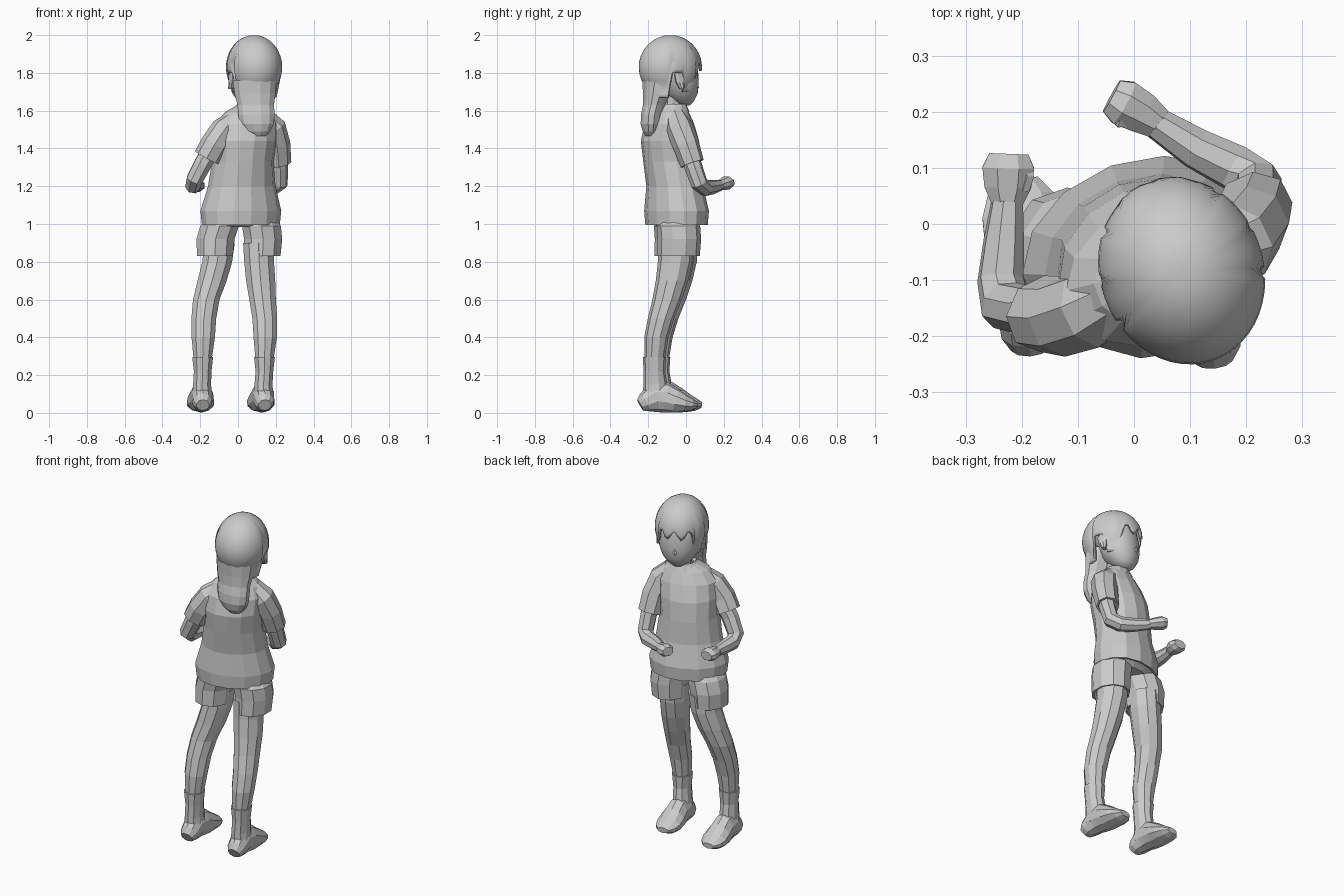
import bpy, bmesh
from math import sin, cos, pi, radians, acos
from mathutils import Vector

TURN = radians(20)          # the upper body is turned toward -x
HEAD = Vector((0.085, -0.083, 1.83))


def skin(name, rings, caps=(True, True), smooth=False):
    """Bridge equal-length rings of points into one mesh object."""
    bm = bmesh.new()
    vs = [[bm.verts.new(p) for p in r] for r in rings]
    n = len(vs[0])
    for a, b in zip(vs, vs[1:]):
        for i in range(n):
            j = (i + 1) % n
            bm.faces.new((a[i], a[j], b[j], b[i]))
    if caps[0]:
        bm.faces.new(vs[0][::-1])
    if caps[1]:
        bm.faces.new(vs[-1])
    bmesh.ops.recalc_face_normals(bm, faces=bm.faces)
    mid = sum((v.co for v in bm.verts), Vector()) / len(bm.verts)
    if sum(f.normal.dot(f.calc_center_median() - mid) * f.calc_area() for f in bm.faces) < 0:
        bmesh.ops.reverse_faces(bm, faces=bm.faces)
    me = bpy.data.meshes.new(name)
    bm.to_mesh(me)
    bm.free()
    ob = bpy.data.objects.new(name, me)
    bpy.context.collection.objects.link(ob)
    if smooth:
        me.shade_smooth()
    return ob


def loft(name, sections, n=10, rot=0, **kw):
    """Horizontal elliptical sections: (x, y, z, rx, ry)."""
    rings = []
    for x, y, z, rx, ry in sections:
        ring = []
        for i in range(n):
            t = 2 * pi * (i + 0.5) / n
            u, v = rx * cos(t), ry * sin(t)
            ring.append((x + u * cos(rot) - v * sin(rot),
                         y + u * sin(rot) + v * cos(rot), z))
        rings.append(ring)
    return skin(name, rings, **kw)


def tube(name, path, n=8, **kw):
    """Sections square to a path: (x, y, z, half width, half height)."""
    pts = [Vector(p[:3]) for p in path]
    side, rings = None, []
    for i, p in enumerate(pts):
        d = (pts[min(i + 1, len(pts) - 1)] - pts[max(i - 1, 0)]).normalized()
        side = d.cross(Vector((0, 0, 1))) if side is None else side - d * side.dot(d)
        side.normalize()
        up = side.cross(d)
        w, h = path[i][3:]
        rings.append([p + side * w * cos(2 * pi * (k + .5) / n)
                      + up * h * sin(2 * pi * (k + .5) / n) for k in range(n)])
    return skin(name, rings, **kw)


def thicken(ob, t):
    m = ob.modifiers.new("thickness", 'SOLIDIFY')
    m.thickness = t
    m.offset = -1
    return ob


def head_point(right, fwd, z):
    """Point in the turned head's own directions."""
    return (HEAD.x + right * cos(TURN) - fwd * sin(TURN),
            HEAD.y + right * sin(TURN) + fwd * cos(TURN), z)


# shirt body with flared hem
thicken(loft("shirt", [
    (.015, -.05, .995, .212, .158), (.015, -.05, 1.07, .22, .164),
    (.02, -.06, 1.2, .183, .145), (.025, -.073, 1.33, .165, .152),
    (.035, -.085, 1.44, .172, .152), (.045, -.088, 1.53, .17, .125),
    (.055, -.083, 1.59, .13, .095), (.065, -.07, 1.63, .07, .065)],
    n=14, rot=TURN, caps=(False, False)), .01)

# neck and collar
loft("neck", [(.065, -.07, 1.55, .055, .055), (.07, -.07, 1.64, .048, .05),
              (.08, -.07, 1.74, .048, .05)], n=10, rot=TURN)
loft("collar", [(.065, -.07, 1.595, .1, .088), (.066, -.068, 1.635, .072, .068),
                (.066, -.068, 1.62, .058, .056)], n=12, rot=TURN, caps=(False, False))

# sleeves
thicken(tube("left_sleeve", [
    (-.01, -.115, 1.555, .055, .055), (-.075, -.15, 1.495, .073, .073),
    (-.125, -.165, 1.42, .071, .075), (-.163, -.16, 1.35, .067, .075)],
    caps=(True, False)), .012)
thicken(tube("right_sleeve", [
    (.13, -.055, 1.57, .055, .055), (.182, -.035, 1.51, .075, .072),
    (.205, .0, 1.42, .07, .073), (.214, .033, 1.32, .062, .07)],
    caps=(True, False)), .012)

# bare arms, bent at the elbow
tube("left_arm", [
    (-.12, -.15, 1.43, .05, .05), (-.185, -.155, 1.32, .045, .05),
    (-.23, -.145, 1.235, .046, .046), (-.238, -.1, 1.205, .045, .042),
    (-.232, -.03, 1.2, .039, .037), (-.226, .04, 1.2, .03, .029)])
tube("right_arm", [
    (.208, 0, 1.42, .05, .05), (.22, .04, 1.3, .045, .048),
    (.22, .07, 1.215, .045, .046), (.18, .1, 1.19, .044, .042),
    (.11, .135, 1.195, .04, .037), (.04, .18, 1.205, .03, .029)])

# closed hands with thumbs
tube("left_fist", [
    (-.226, .035, 1.2, .03, .027), (-.225, .065, 1.2, .045, .033),
    (-.224, .1, 1.203, .05, .037), (-.223, .125, 1.203, .038, .026)])
tube("right_fist", [
    (.045, .178, 1.205, .03, .027), (.015, .198, 1.21, .04, .033),
    (-.018, .216, 1.218, .045, .037), (-.04, .228, 1.22, .034, .026)])
tube("left_thumb", [(-.198, .06, 1.21, .013, .013), (-.19, .085, 1.212, .014, .014),
                    (-.195, .112, 1.21, .008, .008)], n=6)
tube("right_thumb", [(.0, .185, 1.22, .013, .013), (-.026, .184, 1.225, .014, .014),
                     (-.042, .195, 1.222, .008, .008)], n=6)

# shorts: hip block plus two legs
loft("shorts_hips", [(.012, -.047, .985, .15, .1), (.012, -.047, 1.01, .19, .13),
                     (.015, -.05, 1.08, .185, .13)], n=14, rot=TURN * .7)
for side, x0, x1, y in (("left", -.122, -.09, -.05), ("right", .13, .115, -.035)):
    thicken(loft(side + "_shorts_leg", [
        (x0, y - .005, .83, .1, .113), (x0 + .003, y, .92, .106, .115),
        (x1 * 1.08, y - .005, .99, .108, .115), (x1, y - .005, 1.02, .09, .095)],
        n=10, caps=(False, True)), .012)

# legs, socks and feet
LEG = [(.9, .085, .092), (.8, .083, .092), (.7, .081, .086), (.6, .074, .078),
       (.5, .069, .07), (.4, .065, .064), (.28, .05, .054), (.18, .043, .052)]
LEG_Y = (-.04, -.045, -.062, -.088, -.12, -.145, -.155, -.155)
LEFT_X = (-.098, -.11, -.137, -.168, -.181, -.184, -.187, -.19)
RIGHT_X = (.108, .112, .12, .13, .142, .144, .14, .135)
FOOT = [(-.222, .035, .045, .033), (-.195, .052, .06, .055), (-.14, .058, .09, .085),
        (-.09, .064, .086, .082), (-.04, .072, .069, .067), (.01, .074, .055, .048),
        (.05, .062, .048, .033), (.08, .034, .046, .016)]
for side, xs, dy, lean in (("left", LEFT_X, .01, -.06), ("right", RIGHT_X, -.012, -.1)):
    loft(side + "_leg", [(x, y + dy, z, rx, ry)
                         for x, y, (z, rx, ry) in zip(xs, LEG_Y, LEG)])
    ax = xs[-1]
    thicken(loft(side + "_sock", [
        (ax, -.15 + dy, .06, .057, .066), (ax, -.15 + dy, .15, .05, .064),
        (xs[-2], -.155 + dy, .22, .049, .057), (xs[-2], -.155 + dy, .295, .058, .062)],
        caps=(True, False)), .008)
    tube(side + "_foot", [(ax + lean * (y + .15), y + dy - .008, z - .004, w, h)
                          for y, w, z, h in FOOT], n=10)

# face and skull
face = [(1.628, .08, .032, .028), (1.65, .07, .064, .06), (1.69, .057, .096, .092),
        (1.74, .045, .116, .108), (1.8, .033, .122, .118), (1.87, .015, .12, .122),
        (1.94, 0, .085, .1)]
loft("head", [(*head_point(0, f, z)[:2], z, rx, ry) for z, f, rx, ry in face],
     n=16, rot=TURN, smooth=True)
tube("nose", [(*head_point(0, .14, 1.75), .008, .01), (*head_point(0, .148, 1.725), .013, .012),
              (*head_point(0, .157, 1.718), .005, .006)], n=6)

# ears
for s, side in ((-1, "left"), (1, "right")):
    loft(side + "_ear", [(*head_point(s * .122, f, z), .016, r)
                         for z, f, r in ((1.715, .02, .012), (1.75, .012, .026),
                                         (1.79, .008, .03), (1.815, .01, .014))],
         n=8, rot=TURN)


# hair cap: a dome whose lower edge follows the fringe, side locks and nape
def hairline(a):
    a = abs(a)
    if a < radians(52):
        return 1.835 + .025 * cos(a * 11)
    if a < radians(78):
        return 1.70
    if a < radians(105):
        return 1.80
    return 1.67


COLS, ROWS = 48, 14
rings = []
for r in range(1, ROWS + 1):
    ring = []
    for c in range(COLS):
        a = 2 * pi * c / COLS
        a = a - 2 * pi if a > pi else a
        th = acos((hairline(a) - HEAD.z) / .17) * r / ROWS
        k = sin(th) if th < pi / 2 else max(sin(th), .8)
        ring.append(head_point(.146 * k * sin(a), .17 * k * cos(a),
                               HEAD.z + .17 * cos(th)))
    rings.append(ring)
thicken(skin("hair_cap", rings, caps=(True, False), smooth=True), .014)

# gathered hair hanging down the back
loft("ponytail", [
    (.088, -.14, 1.76, .12, .095), (.09, -.155, 1.69, .112, .075),
    (.094, -.17, 1.63, .1, .06), (.097, -.182, 1.58, .1, .058),
    (.1, -.186, 1.53, .093, .056), (.105, -.186, 1.49, .068, .045),
    (.108, -.186, 1.465, .04, .028)], n=12)
